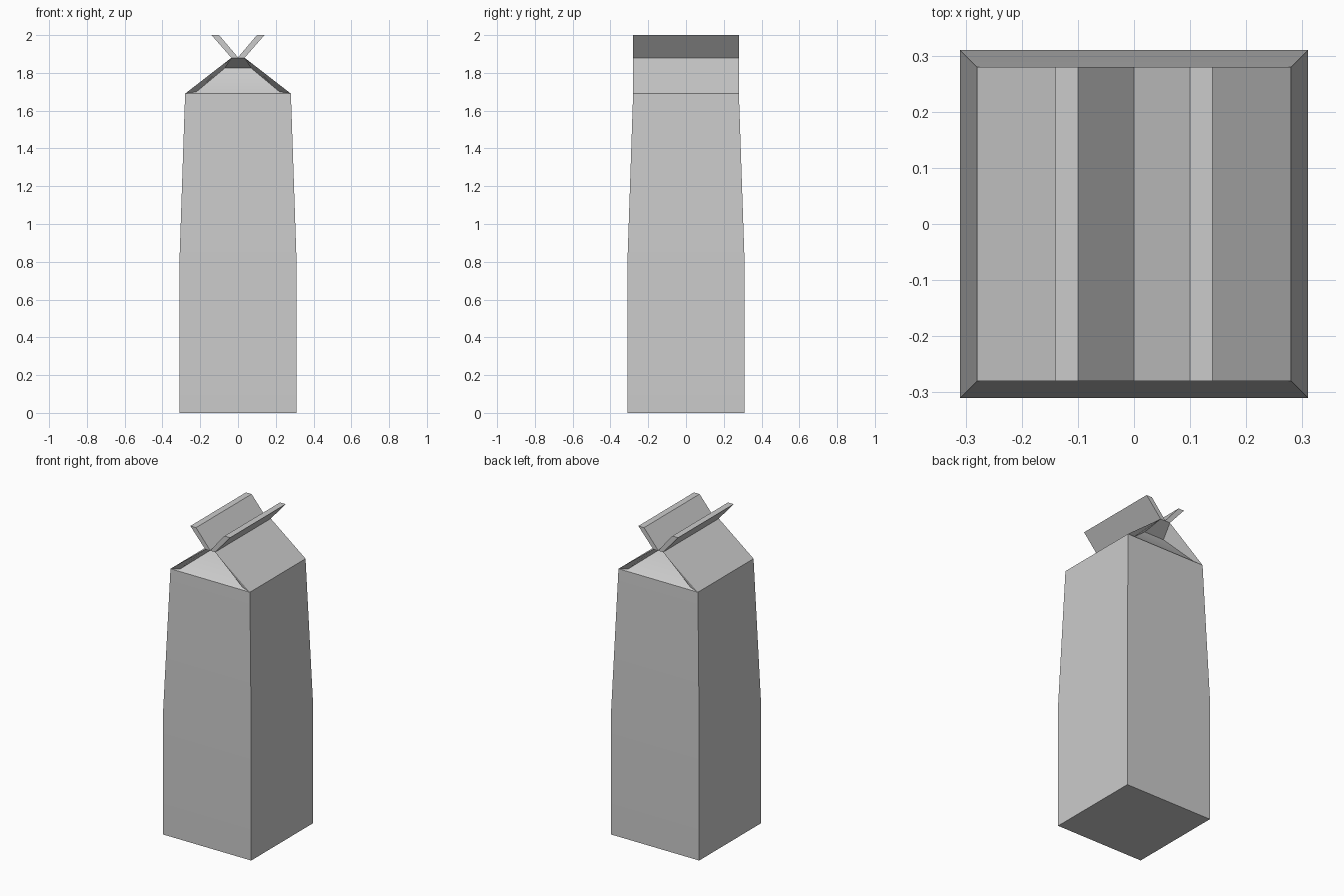
import bpy, bmesh

if "Cube" in bpy.data.objects:
    bpy.data.objects.remove(bpy.data.objects["Cube"])

EAVE, RIDGE, TOP = 1.69, 1.88, 2.0
HALF = 0.28  # half width of the carton at the eave


def finish(name, bm):
    bmesh.ops.recalc_face_normals(bm, faces=bm.faces)
    mesh = bpy.data.meshes.new(name)
    bm.to_mesh(mesh)
    bm.free()
    obj = bpy.data.objects.new(name, mesh)
    bpy.context.collection.objects.link(obj)
    bpy.ops.object.select_all(action='DESELECT')
    obj.select_set(True)
    bpy.context.view_layer.objects.active = obj
    bpy.ops.object.shade_smooth_by_angle(angle=0.5)
    return obj


def bridge(bm, a, b):
    n = len(a)
    for i in range(n):
        bm.faces.new((a[i], a[(i + 1) % n], b[(i + 1) % n], b[i]))


# Carton: square sections that taper above z = 0.8, then a gable roof
bm = bmesh.new()
loops = []
for h, z in ((0.31, 0), (0.31, 0.8), (HALF, EAVE)):
    loops.append([bm.verts.new((sx * h, sy * h, z))
                  for sx, sy in ((-1, -1), (1, -1), (1, 1), (-1, 1))])
bm.faces.new(loops[0])
for a, b in zip(loops, loops[1:]):
    bridge(bm, a, b)
eave = loops[-1]
ridge = [bm.verts.new((sx * 0.035, sy * HALF, RIDGE))
         for sx, sy in ((-1, -1), (1, -1), (1, 1), (-1, 1))]
bm.faces.new((eave[1], eave[2], ridge[2], ridge[1]))
bm.faces.new((eave[3], eave[0], ridge[0], ridge[3]))
bm.faces.new(ridge)

# Folded gable ends: recessed panels leaning inward
for s, i, j in ((-1, 0, 1), (1, 3, 2)):
    rim = [eave[i], eave[j], ridge[j], ridge[i]]
    panel = [bm.verts.new((x, s * y, z)) for x, y, z in
             ((-0.22, 0.268, 1.70), (0.22, 0.268, 1.70),
              (0.07, 0.18, 1.825), (-0.07, 0.18, 1.825))]
    bridge(bm, rim, panel)
    bm.faces.new(panel)
finish("carton_body", bm)

# Opened top seam: two flaps flaring apart in a V
bm = bmesh.new()
right = [(0.035, RIDGE), (0.14, TOP), (0.10, TOP)]
profile = right + [(0, 1.882)] + [(-x, z) for x, z in reversed(right)]
ends = [[bm.verts.new((x, y, z)) for x, z in profile] for y in (-HALF, HALF)]
bridge(bm, *ends)
for e in ends:
    bm.faces.new(e)
finish("top_flaps", bm)
